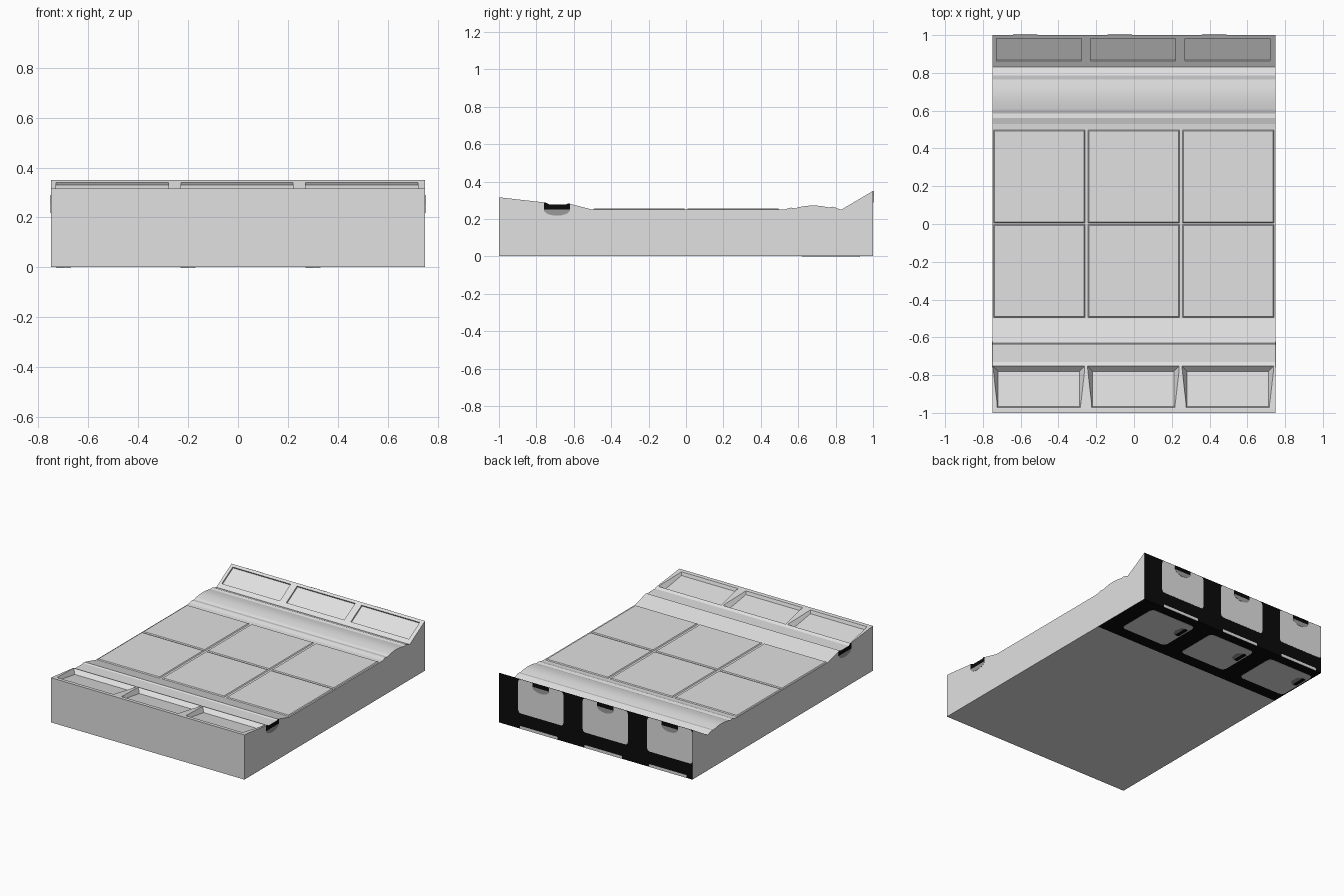
import bpy, bmesh, math
from mathutils import Vector

if "Cube" in bpy.data.objects:
    bpy.data.objects.remove(bpy.data.objects["Cube"])


def material(name, v):
    m = bpy.data.materials.new(name)
    m.diffuse_color = (v, v, v, 1)
    m.use_nodes = True
    m.node_tree.nodes["Principled BSDF"].inputs["Base Color"].default_value = m.diffuse_color
    return m


GREY = material("light grey", 0.75)
BLACK = material("black", 0.003)
DARK = material("mid grey", 0.33)


def to_object(name, bm, mats):
    bmesh.ops.recalc_face_normals(bm, faces=bm.faces[:])
    me = bpy.data.meshes.new(name)
    bm.to_mesh(me)
    bm.free()
    for m in mats:
        me.materials.append(m)
    ob = bpy.data.objects.new(name, me)
    bpy.context.collection.objects.link(ob)
    return ob


def add_frustum(bm, low, high):
    a = [bm.verts.new(p) for p in low]
    b = [bm.verts.new(p) for p in high]
    bm.faces.new(a[::-1])
    bm.faces.new(b)
    for i in range(4):
        j = (i + 1) % 4
        bm.faces.new((a[i], a[j], b[j], b[i]))


def rect(cx, half, y0, z0, y1, z1, half1=None):
    h1 = half if half1 is None else half1
    return [Vector(p) for p in ((cx - half, y0, z0), (cx + half, y0, z0),
                                (cx + h1, y1, z1), (cx - h1, y1, z1))]


CELLS = (-0.5, 0.0, 0.5)

# floor body: side profile (y, z) extruded along x
profile = [(-1, .002), (.53, .002), (1, .002), (1, .35), (.83, .25), (.785, .266), (.765, .262),
           (.72, .27), (.68, .273), (.64, .27), (.605, .264), (.585, .257), (.56, .261),
           (.53, .252), (.5, .25), (-.5, .25), (-.63, .284), (-.64, .278), (-.73, .278),
           (-.75, .288), (-.98, .314), (-1, .315)]
bm = bmesh.new()
cap = bm.faces.new([bm.verts.new((-.75, y, z)) for y, z in profile])
ext = bmesh.ops.extrude_face_region(bm, geom=[cap])
bmesh.ops.translate(bm, vec=(1.5, 0, 0), verts=[v for v in ext["geom"] if isinstance(v, bmesh.types.BMVert)])
for f in bm.faces:
    if len(f.verts) > 4:
        continue
    c = f.calc_center_median()
    f.smooth = .605 < c.y < .765 and c.z > .2
    if c.y > .99 or (c.z < .01 and c.y > .53):   # painted back and rear underside
        f.material_index = 1
body = to_object("floor_body", bm, [GREY, BLACK])


def cut(name, bm):
    tool = to_object(name, bm, [GREY])
    tool.hide_render = True
    tool.hide_viewport = True
    tool.display_type = 'WIRE'
    mod = body.modifiers.new(name, 'BOOLEAN')
    mod.operation = 'DIFFERENCE'
    mod.solver = 'EXACT'
    mod.object = tool


# front trays with sloping walls
bm = bmesh.new()
for c in CELLS:
    low = rect(c - .004, .215, -.965, .291, -.78, .262)
    rim = rect(c - .004, .22, -.972, .3131, -.752, .2882, .243)
    add_frustum(bm, low, [a + (b - a) * 1.15 for a, b in zip(low, rim)])
cut("front_tray_cutter", bm)

# shallow recesses in the rear slope
bm = bmesh.new()
n = Vector((0, -.1, .17)).normalized() * .01
for c in CELLS:
    rim = rect(c - .004, .225, .862, .25 + .032 * .588, .982, .25 + .152 * .588)
    add_frustum(bm, [p - n for p in rim], [p + n for p in rim])
cut("rear_recess_cutter", bm)

# raised floor tiles with chamfered edges
bm = bmesh.new()
for c in CELLS:
    for y0 in (-.497, .004):
        y1 = y0 + .495
        add_frustum(bm, rect(c - .002, .243, y0, .249, y1, .249),
                    rect(c - .002, .237, y0 + .006, .256, y1 - .006, .256))
to_object("floor_tiles", bm, [GREY])


# painted details: thin flat plates, place maps (u, v) to 3D, out is the raised direction
def plate(name, pts, place, out, mat):
    bm = bmesh.new()
    vs = [Vector(place(u, v)) for u, v in pts]
    out = Vector(out) * .001
    f = bm.faces.new([bm.verts.new(p) for p in vs])
    e = bmesh.ops.extrude_face_region(bm, geom=[f])
    bmesh.ops.translate(bm, vec=out, verts=[v for v in e["geom"] if isinstance(v, bmesh.types.BMVert)])
    to_object(name, bm, [mat])


def rounded(u0, u1, v0, v1, r):
    pts = []
    for cx, cy, a0 in ((u1 - r, v1 - r, 0), (u0 + r, v1 - r, 90), (u0 + r, v0 + r, 180), (u1 - r, v0 + r, 270)):
        for k in range(4):
            a = math.radians(a0 + 30 * k)
            pts.append((cx + r * math.cos(a), cy + r * math.sin(a)))
    return pts


def bowl(cu, cv, w, h):
    return [(cu + w * math.cos(math.pi * (1 + k / 10)), cv + h * math.sin(math.pi * (1 + k / 10)))
            for k in range(11)]


# side channel marks
for s, side in ((1, "right"), (-1, "left")):
    where = lambda y, z, s=s: (s * .75, y, z)
    plate(side + "_slot", [(-.76, .25), (-.62, .25), (-.62, .281), (-.63, .284), (-.64, .278),
                           (-.73, .278), (-.75, .288), (-.76, .289)], where, (s, 0, 0), BLACK)
    plate(side + "_slot_bowl", bowl(-.69, .25, .07, .032), where, (s, 0, 0), DARK)

# back and underside panels with their slots
for i, c in enumerate((.425, -.075, -.575)):
    back = lambda x, z: (x, 1, z)
    back_top = lambda x, z: (x, 1.001, z)
    plate("back_panel", rounded(c - .175, c + .175, .11, .348, .02), back, (0, 1, 0), GREY)
    plate("back_sliver", rounded(c - .13, c + .16, .002, .022, .004), back, (0, 1, 0), GREY)
    plate("back_slot", rounded(c - .065, c + .065, .322, .35, .002), back_top, (0, 1, 0), BLACK)
    plate("back_slot_bowl", bowl(c, .322, .065, .034), back_top, (0, 1, 0), DARK)
    under = lambda x, y: (x, y, .002)
    under_top = lambda x, y: (x, y, .001)
    plate("under_panel", rounded(c - .165, c + .2, .62, .93, .03), under, (0, 0, -1), GREY)
    # the underside slot lies turned by a quarter
    turned = lambda u, v, c=c: (c - .125 - v, .82 + u, .001)
    plate("under_slot", rounded(-.05, .05, 0, .03, .004), turned, (0, 0, -1), BLACK)
    plate("under_slot_bowl", bowl(0, 0, .05, .03), turned, (0, 0, -1), DARK)
